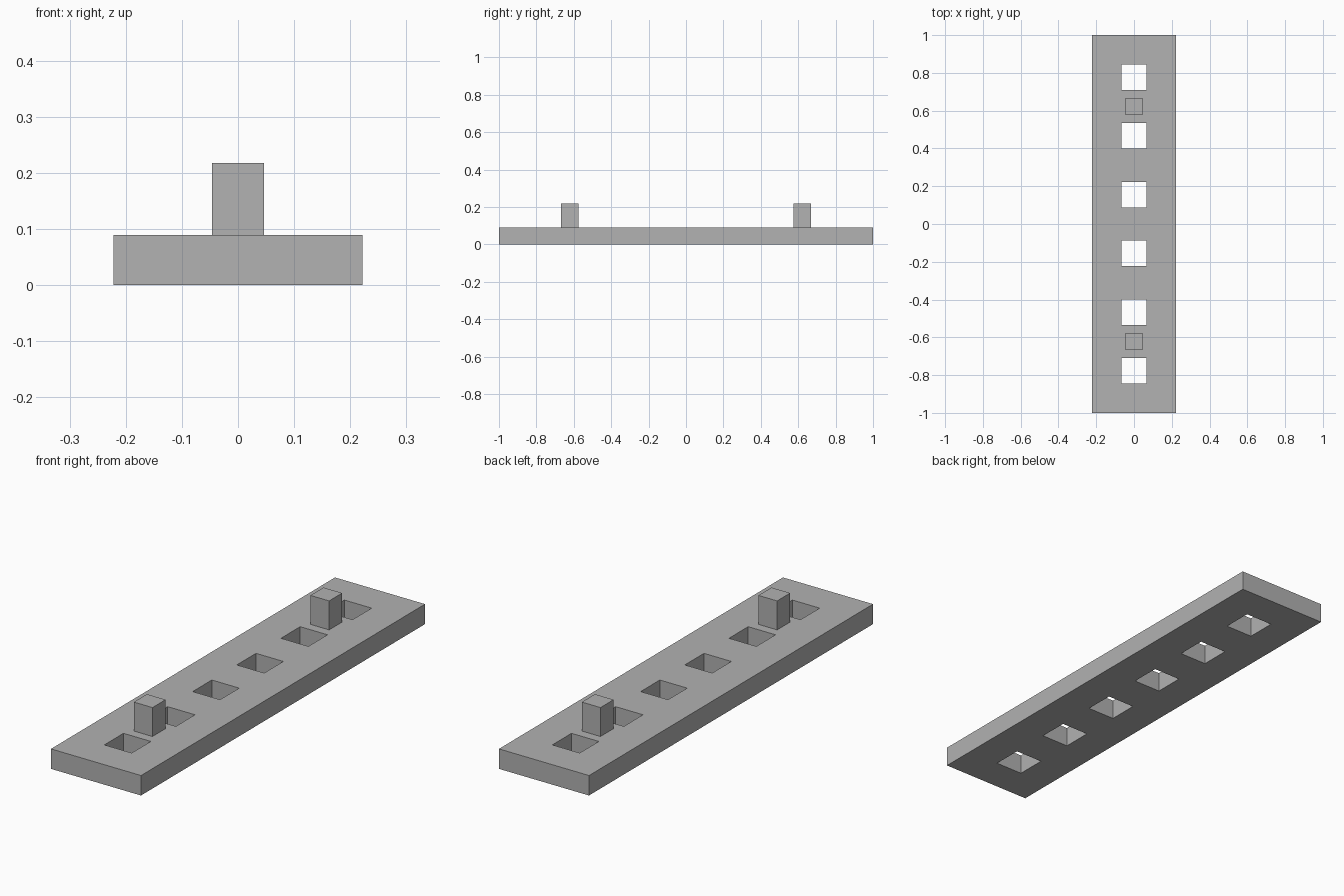
import bpy

default = bpy.data.objects.get("Cube")
if default:
    bpy.data.objects.remove(default, do_unlink=True)

PLATE = (0.444, 2.0, 0.089)
PITCH = 0.311
HOLE = 0.135
PEG = 0.092
PEG_TOP = 0.218

grey = bpy.data.materials.new("plain grey")
grey.use_nodes = True
colour = (0.445, 0.445, 0.445, 1)
grey.diffuse_color = colour
grey.node_tree.nodes["Principled BSDF"].inputs["Base Color"].default_value = colour


def block(name, size, bottom, y=0.0):
    """Box of the given size, standing on height bottom."""
    bpy.ops.mesh.primitive_cube_add(size=1, location=(0, y, bottom + size[2] / 2))
    ob = bpy.context.object
    ob.name = name
    ob.scale = size
    bpy.ops.object.transform_apply(location=False, rotation=False, scale=True)
    ob.data.materials.append(grey)
    return ob


# Flat plate
plate = block("plate", PLATE, 0)

# Row of six square through-holes
cutter = block("hole_cutter", (HOLE, HOLE, 3 * PLATE[2]), -PLATE[2], -2.5 * PITCH)
row = cutter.modifiers.new("row", 'ARRAY')
row.count = 6
row.use_relative_offset = False
row.use_constant_offset = True
row.constant_offset_displace = (0, PITCH, 0)
cutter.hide_render = True
cutter.display_type = 'WIRE'

cut = plate.modifiers.new("holes", 'BOOLEAN')
cut.operation = 'DIFFERENCE'
cut.solver = 'EXACT'
cut.object = cutter

# Bake the holes into the plate and drop the cutter
bpy.context.view_layer.objects.active = plate
bpy.ops.object.modifier_apply(modifier=cut.name)
bpy.data.objects.remove(cutter, do_unlink=True)

# Square pegs midway between the outer pairs of holes
for name, side in (("front_peg", -1), ("back_peg", 1)):
    block(name, (PEG, PEG, PEG_TOP - PLATE[2]), PLATE[2], side * 2 * PITCH)
